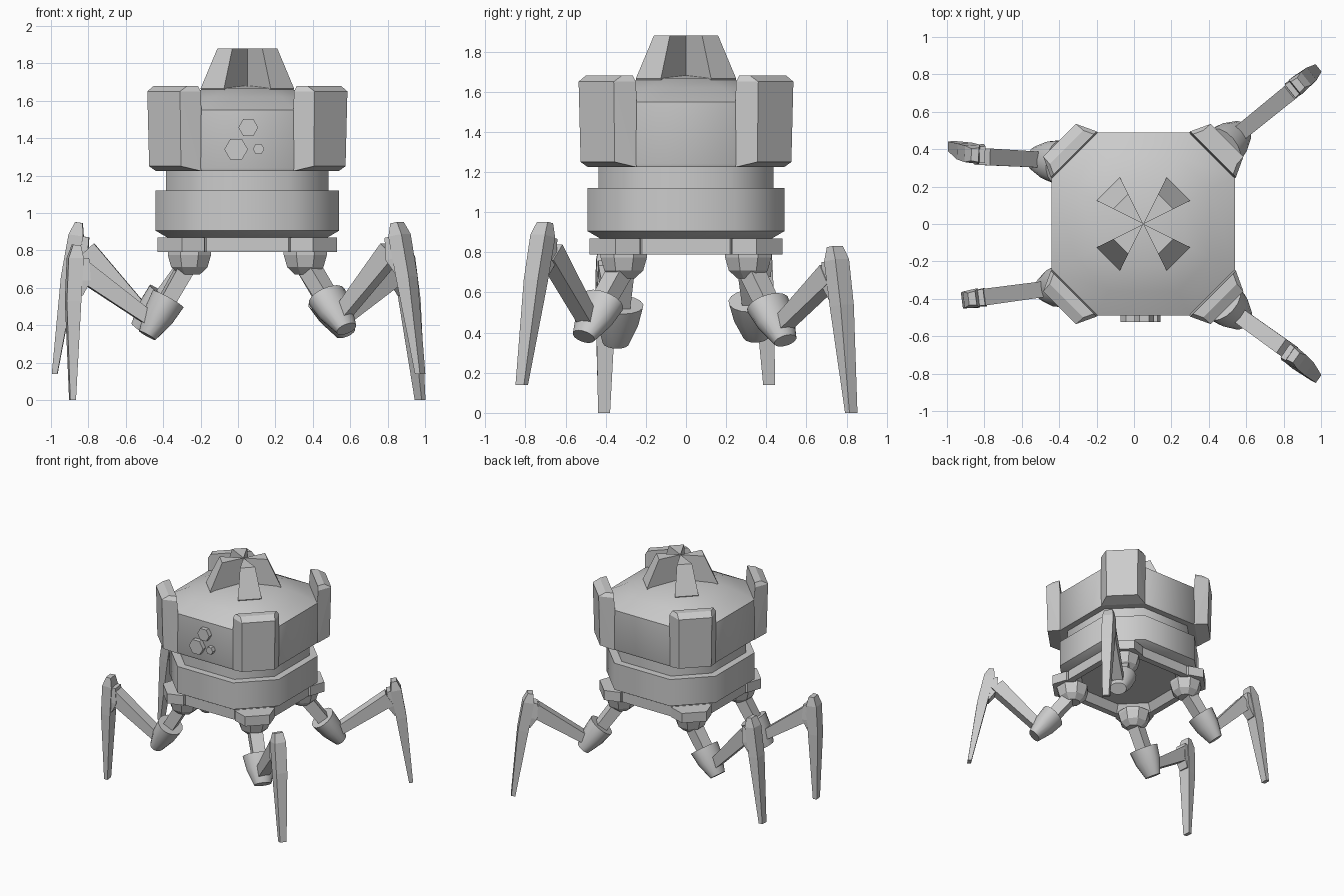
import bpy, bmesh
from math import cos, sin, pi, radians
from mathutils import Vector as V

if "Cube" in bpy.data.objects:
    bpy.data.objects.remove(bpy.data.objects["Cube"])

CX = 0.05  # body axis sits slightly right of the overall centre


def finish(name, bm, smooth=None):
    bmesh.ops.recalc_face_normals(bm, faces=bm.faces)
    me = bpy.data.meshes.new(name)
    bm.to_mesh(me)
    bm.free()
    ob = bpy.data.objects.new(name, me)
    bpy.context.collection.objects.link(ob)
    if smooth:
        bpy.ops.object.select_all(action='DESELECT')
        ob.select_set(True)
        bpy.context.view_layer.objects.active = ob
        bpy.ops.object.shade_smooth_by_angle(angle=radians(smooth))
    return ob


def loft(name, rings, smooth=None):
    """Skin equal-length rings of points and cap both ends."""
    bm = bmesh.new()
    rows = [[bm.verts.new(p) for p in r] for r in rings]
    n = len(rows[0])
    for a, b in zip(rows, rows[1:]):
        for i in range(n):
            j = (i + 1) % n
            bm.faces.new((a[i], a[j], b[j], b[i]))
    bm.faces.new(rows[0])
    bm.faces.new(rows[-1])
    return finish(name, bm, smooth)


def hull(name, pts):
    bm = bmesh.new()
    for p in pts:
        bm.verts.new(p)
    r = bmesh.ops.convex_hull(bm, input=bm.verts)
    junk = [g for g in r["geom_interior"] if isinstance(g, bmesh.types.BMVert)]
    bmesh.ops.delete(bm, geom=junk, context='VERTS')
    bmesh.ops.dissolve_limit(bm, angle_limit=0.02, verts=bm.verts, edges=bm.edges)
    return finish(name, bm)


def octagon(half, z):
    """Unequal octagon: a square with clipped corners."""
    c = half * 0.51
    return [V((CX + x, y, z)) for x, y in
            ((half, -c), (half, c), (c, half), (-c, half),
             (-half, c), (-half, -c), (-c, -half), (c, -half))]


def oct_stack(name, prof, smooth=50):
    return loft(name, [octagon(h, z) for h, z in prof], smooth)


def tube(name, ends, side, n=16, smooth=40, turn=0.0):
    """Loft of ellipses; ends = (centre, half width, half height)."""
    axis = (ends[-1][0] - ends[0][0]).normalized()
    up = axis.cross(side).normalized()
    rings = [[c + side * w * cos(2 * pi * i / n + turn) + up * h * sin(2 * pi * i / n + turn)
              for i in range(n)] for c, w, h in ends]
    return loft(name, rings, smooth)


def beam(name, a, b, size_a, size_b, side):
    r = 2 ** 0.5
    return tube(name, [(a, size_a[0] * r, size_a[1] * r), (b, size_b[0] * r, size_b[1] * r)],
                side, 4, None, pi / 4)


# body shells
oct_stack("upper_shell", [(0.485, 1.225), (0.49, 1.24), (0.49, 1.55)])
oct_stack("roof_dome", [(0.49, 1.55), (0.36, 1.62), (0.22, 1.668), (0.02, 1.68)])
oct_stack("neck", [(0.435, 1.10), (0.435, 1.24)])
oct_stack("lower_ring", [(0.43, 0.87), (0.49, 0.905), (0.49, 1.12), (0.43, 1.12)])
oct_stack("base_ring", [(0.2, 0.85), (0.34, 0.85), (0.38, 0.79), (0.43, 0.79), (0.43, 0.88)], 20)

# corner armour, brackets and roof fins on the four diagonals
for sx in (1, -1):
    for sy in (1, -1):
        def P(x, y, z):
            return V((CX + sx * x, sy * y, z))
        tag = ("right" if sx > 0 else "left") + ("_back" if sy > 0 else "_front")

        def both(pts):
            return [q for x, y, z in pts for q in (P(x, y, z), P(y, x, z))]
        hull("corner_armour_" + tag, both([
            (0.25, 0.49, 1.225), (0.23, 0.47, 1.225), (0.355, 0.525, 1.25),
            (0.25, 0.495, 1.65), (0.36, 0.535, 1.65), (0.265, 0.48, 1.68), (0.32, 0.50, 1.68)]))
        hull("base_bracket_" + tag, both([
            (x, y, z) for z in (0.79, 0.868)
            for x, y in ((0.22, 0.37), (0.23, 0.44), (0.35, 0.48))]))
        hull("roof_fin_" + tag, [P(0, 0, 1.88), P(0, 0, 1.64)] + both([
            (0.08, 0.16, 1.88), (0.125, 0.25, 1.665), (0.12, 0.24, 1.64)]))

# hexagonal sensors on the front
for i, (x, z, r) in enumerate(((0.055, 1.457, 0.053), (-0.01, 1.34, 0.063), (0.11, 1.342, 0.031))):
    tube("front_sensor_%d" % i, [(V((x, -0.47, z)), r, r), (V((x, -0.525, z)), r, r)],
         V((1, 0, 0)), 6, None)

# legs: hip x/y, knee end, elbow, shin top, foot tip
LEGS = {
    "right_front": ((0.36, -0.31), (0.58, -0.51, 0.38), (0.82, -0.675, 0.80),
                    (0.86, -0.71, 0.95), (0.975, -0.82, 0.14)),
    "right_back": ((0.36, 0.31), (0.575, 0.495, 0.36), (0.855, 0.72, 0.69),
                   (0.885, 0.75, 0.83), (0.975, 0.825, 0.0)),
    "left_back": ((-0.26, 0.31), (-0.53, 0.35, 0.38), (-0.81, 0.36, 0.80),
                  (-0.86, 0.37, 0.95), (-0.98, 0.415, 0.14)),
    "left_front": ((-0.26, -0.31), (-0.485, -0.35, 0.345), (-0.83, -0.395, 0.69),
                   (-0.875, -0.40, 0.83), (-0.885, -0.41, 0.0)),
}
for tag, (hip, knee, elbow, top, tip) in LEGS.items():
    knee, elbow, top, tip = V(knee), V(elbow), V(top), V(tip)
    hx, hy = hip
    # hip socket: eight-sided bowl
    loft("hip_joint_" + tag, [[V((hx + r * cos(pi * i / 4 + pi / 8), hy + r * sin(pi * i / 4 + pi / 8), z))
                               for i in range(8)]
                              for r, z in ((0.125, 0.80), (0.125, 0.775), (0.105, 0.71), (0.06, 0.67))])
    out = elbow - knee
    out.z = 0
    out.normalize()
    side = V((-out.y, out.x, 0))
    # thigh and its conical knee cup share one axis
    hc = V((hx, hy, 0.74))
    ax = (knee - hc).normalized()
    tside = ax.cross(V((0, 0, 1))).normalized()
    beam("thigh_" + tag, hc, knee - ax * 0.08, (0.05, 0.045), (0.045, 0.04), tside)
    tube("knee_cup_" + tag, [(knee - ax * 0.225, 0.12, 0.095), (knee - ax * 0.12, 0.105, 0.085),
                             (knee, 0.065, 0.05)], tside)
    # forearm rising to the elbow
    start = knee - ax * 0.08
    beam("forearm_" + tag, start, elbow, (0.042, 0.035), (0.045, 0.055), side)
    # tapering shin blade
    down = (tip - top).normalized()
    face = side.cross(down).normalized()
    if face.dot(out) < 0:
        face = -face
    length = (tip - top).length

    def section(s, inner, outer, w):
        c = top + down * s
        return [c + face * inner - side * w, c + face * inner + side * w,
                c + face * outer + side * w * 0.85, c + face * outer - side * w * 0.85]
    shin = [section(0, -0.03, 0.01, 0.038), section(0.07, -0.045, 0.035, 0.052),
            section(0.30, -0.035, 0.042, 0.05), section(length, -0.015, 0.015, 0.03)]
    for p in shin[-1]:
        p.z = tip.z
    loft("shin_" + tag, shin)
    # elbow hinge block on the inner face of the shin
    loft("elbow_hinge_" + tag, [section(0.07, -0.075, 0, 0.045), section(0.19, -0.085, 0, 0.05),
                                section(0.27, -0.045, 0, 0.04)])
